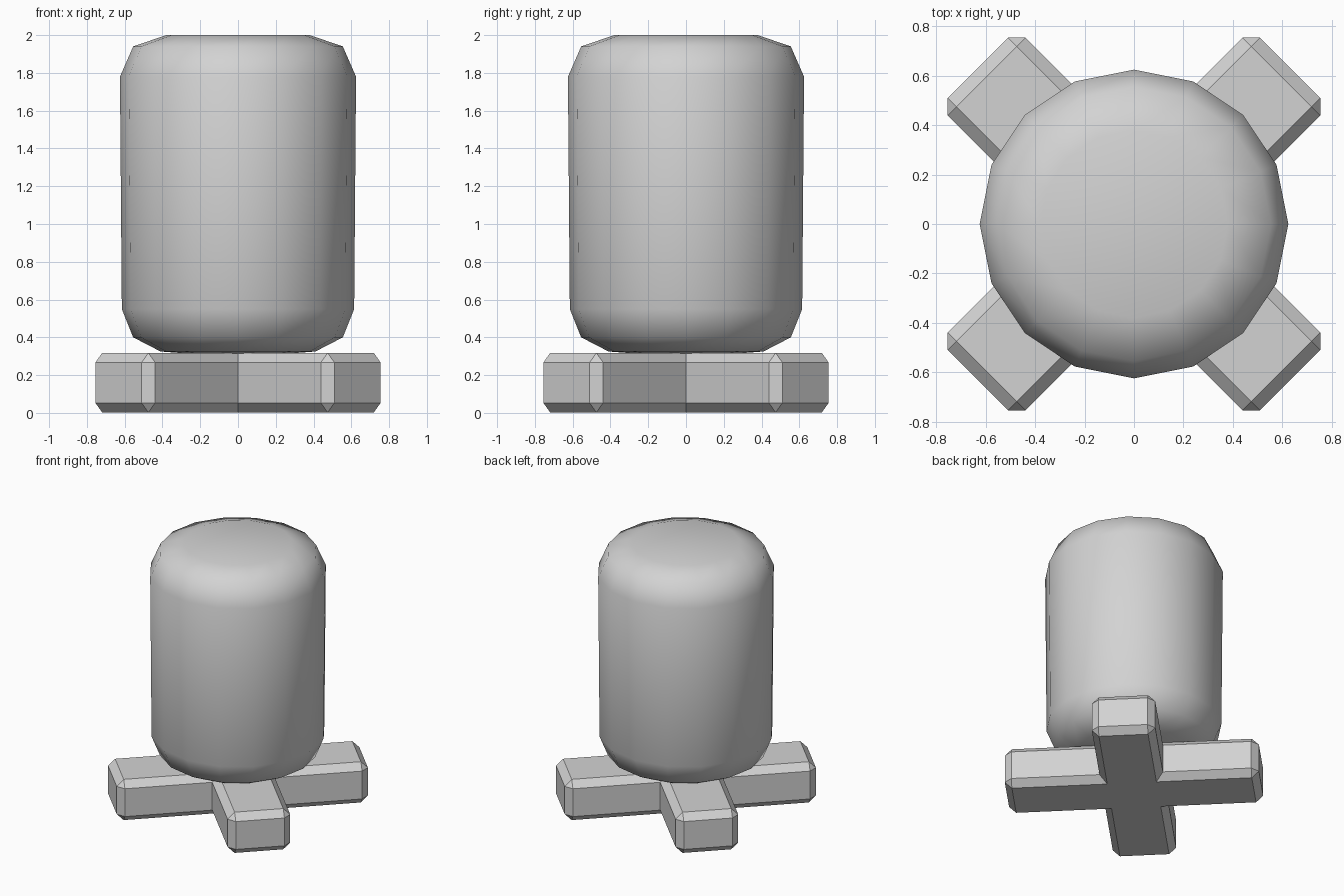
import bpy, bmesh, math
from mathutils import Matrix

if "Cube" in bpy.data.objects:
    bpy.data.objects.remove(bpy.data.objects["Cube"])

grey = bpy.data.materials.new("plain grey")
grey.diffuse_color = (0.65, 0.65, 0.65, 1)
grey.use_nodes = True
grey.node_tree.nodes["Principled BSDF"].inputs["Base Color"].default_value = grey.diffuse_color


def make_object(name, bm, smooth):
    bmesh.ops.recalc_face_normals(bm, faces=bm.faces[:])
    for f in bm.faces:
        f.smooth = smooth
    mesh = bpy.data.meshes.new(name)
    bm.to_mesh(mesh)
    bm.free()
    mesh.materials.append(grey)
    obj = bpy.data.objects.new(name, mesh)
    bpy.context.collection.objects.link(obj)
    return obj


# Crossed base: two chamfered beams on the diagonals
def beam(name, angle):
    bm = bmesh.new()
    bmesh.ops.create_cube(bm, size=1, matrix=Matrix.Diagonal((1.788, 0.446, 0.315, 1)))
    bmesh.ops.bevel(bm, geom=bm.edges[:], offset=0.05, segments=1,
                    profile=0.5, affect='EDGES')
    bm.transform(Matrix.Translation((0, 0, 0.16)) @ Matrix.Rotation(angle, 4, 'Z'))
    return make_object(name, bm, False)


beam("base_beam_a", math.radians(45))
beam("base_beam_b", math.radians(-45))

# Rounded barrel body, lathed with few sides and shaded smooth
SIDES = 16
profile = [(0.14, 0.305), (0.41, 0.325), (0.555, 0.40), (0.615, 0.55),
           (0.625, 1.78), (0.555, 1.94), (0.38, 2.0)]
bm = bmesh.new()
rings = [[bm.verts.new((r * math.cos(2 * math.pi * i / SIDES),
                        r * math.sin(2 * math.pi * i / SIDES), z))
          for i in range(SIDES)] for r, z in profile]
for low, high in zip(rings, rings[1:]):
    for i in range(SIDES):
        j = (i + 1) % SIDES
        bm.faces.new((low[i], low[j], high[j], high[i]))
bm.faces.new(rings[0][::-1])
bm.faces.new(rings[-1])
make_object("barrel_body", bm, True)
